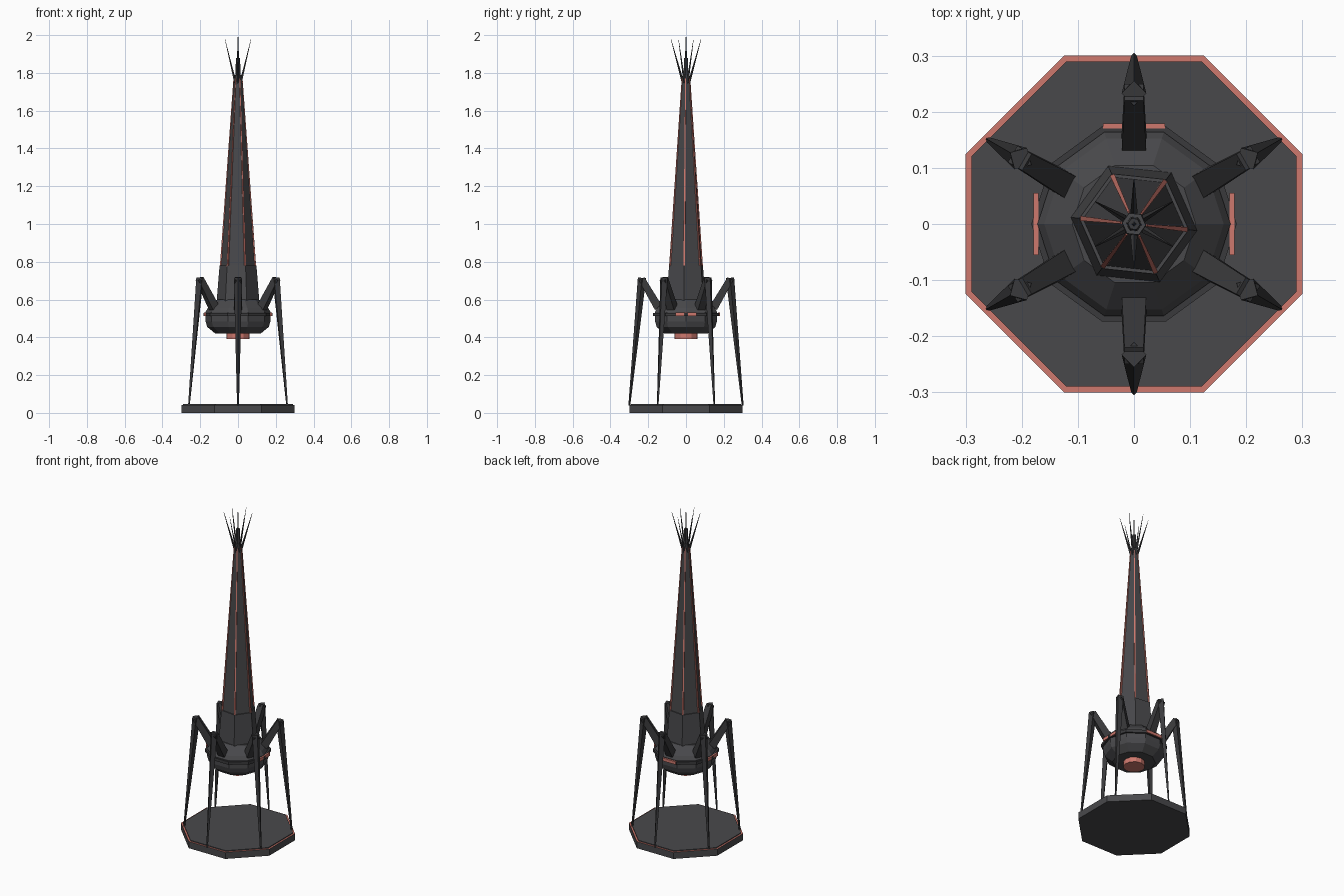
import bpy, bmesh, math
from mathutils import Vector, Matrix

if "Cube" in bpy.data.objects:
    bpy.data.objects.remove(bpy.data.objects["Cube"])


def mat(name, c):
    m = bpy.data.materials.new(name)
    m.diffuse_color = (*c, 1)
    m.use_nodes = True
    m.node_tree.nodes["Principled BSDF"].inputs["Base Color"].default_value = m.diffuse_color
    return m


GREY = mat("charcoal", (0.066, 0.066, 0.071))
DARK = mat("dark charcoal", (0.042, 0.042, 0.045))
PINK = mat("salmon glow", (0.62, 0.19, 0.155))


def finish(name, bm, mats):
    bmesh.ops.recalc_face_normals(bm, faces=bm.faces)
    me = bpy.data.meshes.new(name)
    bm.to_mesh(me)
    bm.free()
    for m in mats:
        me.materials.append(m)
    ob = bpy.data.objects.new(name, me)
    bpy.context.collection.objects.link(ob)
    return ob


def lathe(name, profile, sides, m, turn=0.0):
    """Faceted solid of revolution from (radius, z) points."""
    bm = bmesh.new()
    rings = []
    for r, z in profile:
        rings.append([bm.verts.new((r * math.cos(turn + math.tau * i / sides),
                                    r * math.sin(turn + math.tau * i / sides), z))
                      for i in range(sides)])
    for a, b in zip(rings, rings[1:]):
        for i in range(sides):
            j = (i + 1) % sides
            bm.faces.new((a[i], a[j], b[j], b[i]))
    bm.faces.new(rings[0][::-1])
    bm.faces.new(rings[-1])
    return finish(name, bm, [m])


def add_beam(bm, p, q, wp, wq, roll=0.0):
    """Tapered four-sided bar from p to q; roll turns a face or a ridge outward."""
    p, q = Vector(p), Vector(q)
    d = (q - p).normalized()
    side = Vector((-(p.y + q.y), p.x + q.x, 0))
    side = side.normalized() if side.length > 1e-6 else Vector((1, 0, 0))
    up = d.cross(side).normalized()
    rings = []
    for c, w in ((p, wp), (q, wq)):
        rings.append([bm.verts.new(c + w * (side * math.cos(roll + k * math.pi / 2)
                                            + up * math.sin(roll + k * math.pi / 2)))
                      for k in range(4)])
    for i in range(4):
        j = (i + 1) % 4
        bm.faces.new((rings[0][i], rings[0][j], rings[1][j], rings[1][i]))
    bm.faces.new(rings[0][::-1])
    bm.faces.new(rings[1])


def polar(r, a, z):
    return (r * math.cos(a), r * math.sin(a), z)


# Octagonal base with a glowing step around its top edge
k = 1 / math.cos(math.pi / 8)
base = lathe("base", [(0.30 * k, 0), (0.30 * k, 0.041), (0.29 * k, 0.041), (0.29 * k, 0.046)],
             8, GREY, math.pi / 8)
base.data.materials.append(PINK)
for f in base.data.polygons:
    if abs(f.center.z - 0.041) < 0.001:
        f.material_index = 1

# Hanging pod with belt and thruster
lathe("pod", [(0.12, 0.42), (0.163, 0.455), (0.172, 0.485), (0.172, 0.535),
              (0.16, 0.555), (0.11, 0.60)], 10, GREY)
lathe("pod_belt", [(0.183, 0.512), (0.183, 0.53)], 10, DARK)
lathe("thruster", [(0.06, 0.39), (0.06, 0.425)], 12, PINK)

# Glowing plates on the two sides and the back of the pod
bm = bmesh.new()
for a in (0, math.pi / 2, math.pi):
    bmesh.ops.create_cube(bm, size=1, matrix=Matrix.Rotation(a, 4, 'Z')
                          @ Matrix.Translation((0.175, 0, 0.523))
                          @ Matrix.Diagonal((0.009, 0.11, 0.018, 1)))
finish("pod_lights", bm, [PINK])

# Tapering hexagonal tower rising from a collar
turn = math.radians(-6)
lathe("tower_collar", [(0.114, 0.56), (0.113, 0.60), (0.098, 0.78)], 6, GREY, turn)
lathe("tower", [(0.092, 0.77), (0.021, 1.79)], 6, GREY, turn)
lathe("mast", [(0.014, 1.78), (0.011, 1.88)], 6, DARK, turn)

# Glowing strips along the tower corners
bm = bmesh.new()
for i in range(6):
    a = turn + i * math.pi / 3
    add_beam(bm, polar(0.092, a, 0.775), polar(0.022, a, 1.77), 0.006, 0.003, math.pi / 4)
finish("tower_strips", bm, [PINK])

# Six bent legs
bm = bmesh.new()
for i in range(6):
    a = math.pi / 6 + i * math.pi / 3
    add_beam(bm, polar(0.145, a, 0.555), polar(0.235, a, 0.71), 0.031, 0.024, math.pi / 4)
    add_beam(bm, polar(0.233, a, 0.715), polar(0.300, a, 0.04), 0.022, 0.005)
finish("legs", bm, [DARK])

# Splayed antenna spikes and central needle
bm = bmesh.new()
for i in range(6):
    a = math.pi / 6 + i * math.pi / 3
    add_beam(bm, polar(0.014, a, 1.74), polar(0.08, a, 1.98), 0.007, 0.0008)
add_beam(bm, (0, 0, 1.86), (0, 0, 2.0), 0.006, 0.001)
finish("antennas", bm, [DARK])
